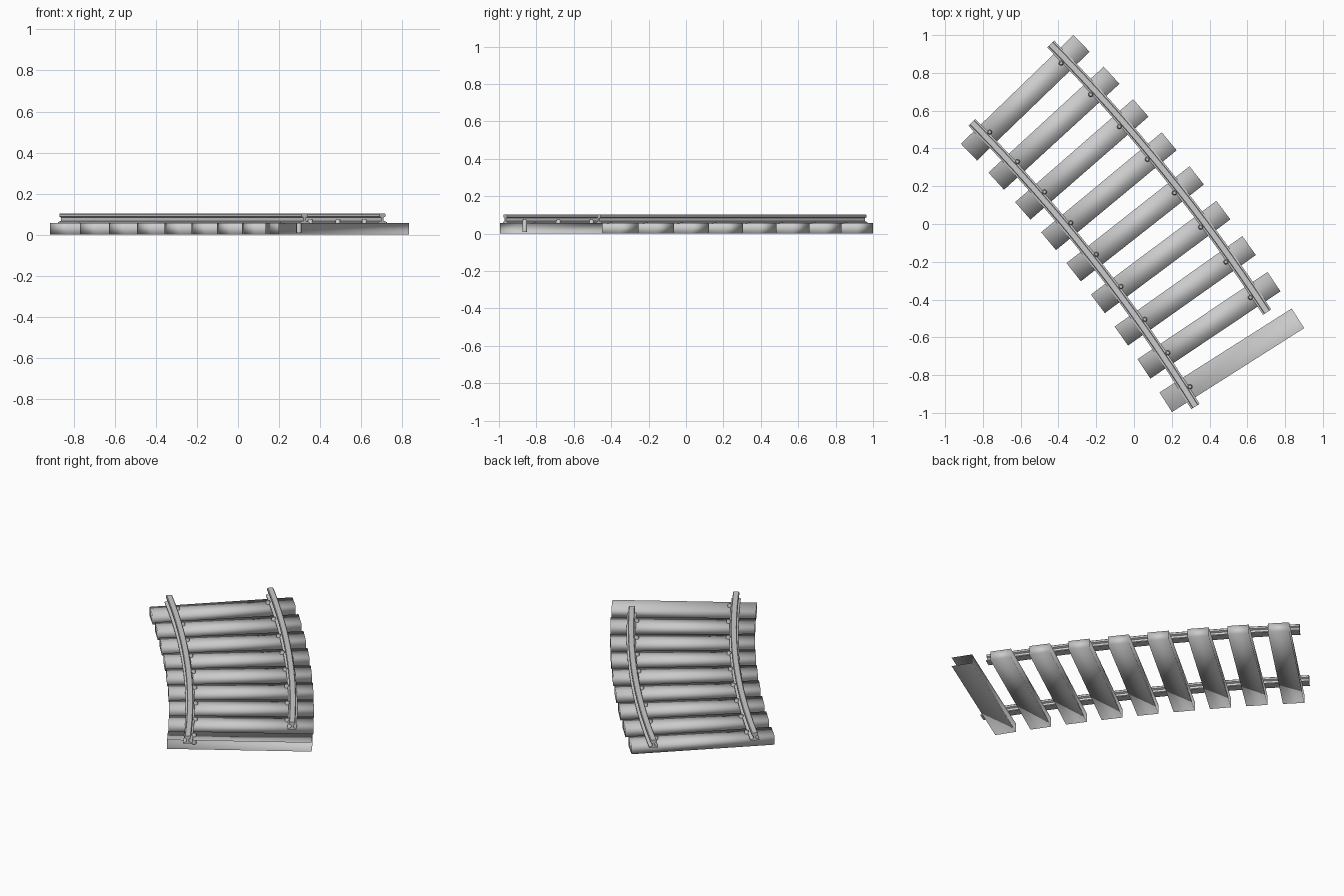
import bpy, bmesh
from math import radians, cos, sin

if "Cube" in bpy.data.objects:
    bpy.data.objects.remove(bpy.data.objects["Cube"])

CX, CY = -6.87, -5.41            # centre of the track curve
R_MID, R_IN, R_OUT = 8.75, 8.457, 9.045
A_FIRST, A_LAST, COUNT = 44.0, 32.4, 9


def arc(r, deg, z):
    a = radians(deg)
    return (CX + r * cos(a), CY + r * sin(a), z)


def finish(bm, name, smooth=None):
    bmesh.ops.recalc_face_normals(bm, faces=bm.faces)
    me = bpy.data.meshes.new(name)
    bm.to_mesh(me)
    bm.free()
    ob = bpy.data.objects.new(name, me)
    bpy.context.collection.objects.link(ob)
    if smooth:
        bpy.ops.object.select_all(action='DESELECT')
        ob.select_set(True)
        bpy.context.view_layer.objects.active = ob
        bpy.ops.object.shade_smooth_by_angle(angle=radians(smooth))
    return ob


# Sleeper: eight-corner box, shaded smooth all round
def sleeper(name, deg, open_front=False):
    bm = bmesh.new()
    bmesh.ops.create_cube(bm, size=1)
    for v in bm.verts:
        v.co.x *= 0.829
        v.co.y *= 0.123
        v.co.z = (v.co.z + 0.5) * 0.056
    for f in bm.faces:
        f.smooth = True
    bm.normal_update()
    if open_front:               # the last sleeper is an open shell
        gone = [f for f in bm.faces if f.normal.y < -0.9 or f.normal.x > 0.9]
        bmesh.ops.delete(bm, geom=gone, context='FACES')
    ob = finish(bm, name)
    ob.location = arc(R_MID, deg, 0)
    ob.rotation_euler.z = radians(deg)


# Rail: I-shaped profile swept along the arc
HALF = [(0.026, 0.055), (0.026, 0.061), (0.007, 0.067),
        (0.007, 0.083), (0.018, 0.088), (0.018, 0.099), (0.014, 0.103)]
PROFILE = HALF + [(-x, z) for x, z in reversed(HALF)]


def rail(name, r, a0, a1, segs=16):
    bm = bmesh.new()
    rings = [[bm.verts.new(arc(r + x, a0 + (a1 - a0) * i / segs, z))
              for x, z in PROFILE] for i in range(segs + 1)]
    n = len(PROFILE)
    for p, q in zip(rings, rings[1:]):
        for k in range(n):
            bm.faces.new((p[k], p[(k + 1) % n], q[(k + 1) % n], q[k]))
    bm.faces.new(rings[0])
    bm.faces.new(rings[-1])
    finish(bm, name, 30)


# Spike: short pin with a slightly domed top
def spike(name, r, deg):
    bm = bmesh.new()
    rings = []
    for rad, z in [(0.013, 0.008), (0.013, 0.068), (0.008, 0.075)]:
        rings.append([bm.verts.new((rad * cos(radians(45 * k)),
                                    rad * sin(radians(45 * k)), z)) for k in range(8)])
    for p, q in zip(rings, rings[1:]):
        for k in range(8):
            bm.faces.new((p[k], p[(k + 1) % 8], q[(k + 1) % 8], q[k]))
    bm.faces.new(rings[0])
    bm.faces.new(rings[-1])
    ob = finish(bm, name, 50)
    ob.location = arc(r, deg, 0)
    ob.rotation_euler.z = radians(deg)


for i in range(COUNT):
    a = A_FIRST + (A_LAST - A_FIRST) * i / (COUNT - 1)
    last = i == COUNT - 1
    sleeper(f"sleeper_{i + 1}", a, last)
    spike(f"inner_spike_{i + 1}", R_IN + 0.031, a)
    if not last:                 # outer rail stops short of the last sleeper
        spike(f"outer_spike_{i + 1}", R_OUT - 0.031, a)

rail("inner_rail", R_IN, 44.7, 31.7)
rail("outer_rail", R_OUT, 44.7, 33.13)
